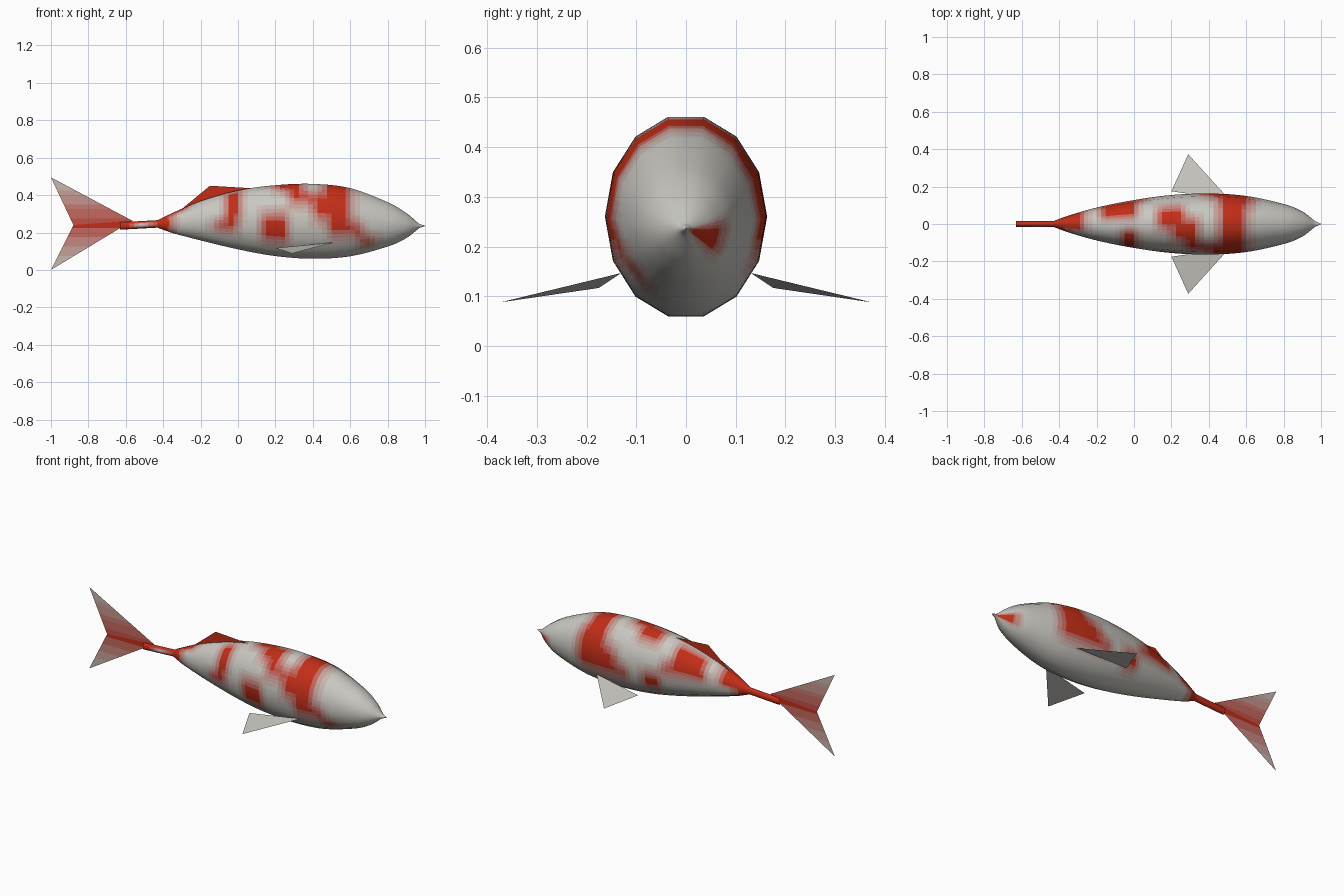
import bpy, bmesh, math
from mathutils import Vector

if "Cube" in bpy.data.objects:
    bpy.data.objects.remove(bpy.data.objects["Cube"])

RED, WHITE = (0.54, 0.027, 0.009), (0.585, 0.575, 0.535)
LEVELS = 10


def material(name, t):
    # blend from red (0) to white (1)
    m = bpy.data.materials.new(name)
    m.diffuse_color = [a + (b - a) * t for a, b in zip(RED, WHITE)] + [1]
    m.use_nodes = True
    m.node_tree.nodes["Principled BSDF"].inputs["Base Color"].default_value = m.diffuse_color
    return m


ramp = [material(f"blend_{i}", i / LEVELS) for i in range(LEVELS + 1)]


def level(t):
    return round(min(1, max(0, t)) * LEVELS)


def finish(bm, name):
    me = bpy.data.meshes.new(name)
    bm.to_mesh(me)
    bm.free()
    for m in ramp:
        me.materials.append(m)
    ob = bpy.data.objects.new(name, me)
    bpy.context.collection.objects.link(ob)
    return ob


# body stations: x, top z, bottom z, half width
stations = [Vector(s) for s in (
    (-0.63, 0.255, 0.215, 0.015), (-0.43, 0.266, 0.226, 0.016),
    (-0.36, 0.300, 0.200, 0.042), (-0.20, 0.368, 0.158, 0.088),
    (0.00, 0.425, 0.110, 0.128), (0.20, 0.453, 0.074, 0.155),
    (0.40, 0.460, 0.060, 0.163), (0.60, 0.437, 0.073, 0.150),
    (0.80, 0.362, 0.125, 0.107), (0.90, 0.304, 0.170, 0.067),
    (0.97, 0.246, 0.224, 0.014), (1.00, 0.237, 0.235, 0.001))]


def smooth_stations(p, steps=8):
    # Catmull-Rom between stations, straight at the tail stem and nose tip
    out = []
    for i in range(len(p) - 1):
        straight = i < 2 or i == len(p) - 2
        for k in range(steps):
            t = k / steps
            if straight:
                out.append(p[i].lerp(p[i + 1], t))
            else:
                a, b, c, d = p[i - 1:i + 3]
                out.append(0.5 * (2 * b + (c - a) * t + (2 * a - 5 * b + 4 * c - d) * t * t
                                  + (3 * b - a - 3 * c + d) * t ** 3))
    return out + [p[-1]]


# red patches: x from, x to, first and last side (0 = top, + towards +y, 7 = bottom)
patches = [
    (-0.7, -0.35, -2, 7), (-0.7, -0.35, -7, -5), (-0.7, -0.55, -4, -3), (-0.47, -0.34, -4, -3),
    (-0.36, -0.26, -1, 3),
    (0.45, 0.61, -3, 2), (0.27, 0.46, -2, -2), (0.40, 0.46, -3, -3),
    (0.48, 0.67, -4, -4), (0.65, 0.74, -5, -5),
    (0.44, 0.64, 2, 4), (0.36, 0.46, 3, 3), (0.28, 0.46, 4, 4),
    (0.12, 0.27, -4.5, -3.5), (0.12, 0.27, 0, 1), (0.20, 0.35, -1, 0),
    (-0.07, 0.02, -3, -1), (-0.14, 0.0, -4, -4),
    (-0.18, 0.02, 1, 2), (-0.2, 0.08, 3, 3), (0.08, 0.2, 4, 4.5),
    (0.87, 1.0, 3.6, 4.8)]


def whiteness(x, u):
    # soft-edged: share of nearby samples lying outside every patch
    hits = 0
    for dx in (-0.03, -0.015, 0, 0.015, 0.03):
        for du in (-0.4, -0.2, 0, 0.2, 0.4):
            v = (u + du + 6.5) % 14 - 6.5
            hits += any(a <= x + dx <= b and s - 0.5 <= v <= e + 0.5 for a, b, s, e in patches)
    return 1 - hits / 25


# body: lofted 14-sided rings, each side split in 4 for the colour blends
N, SPLIT = 14, 4
bm = bmesh.new()
rings, around = [], []
for x, top, bot, w in smooth_stations(stations):
    mid, h = (top + bot) / 2, (top - bot) / 2 / math.cos(math.pi / N)
    corner = [Vector((x, w * math.sin(a), mid + h * math.cos(a)))
              for a in ((i - 0.5) * math.tau / N for i in range(N))]
    ring = []
    for k in range(N * SPLIT):
        i, f = divmod(k, SPLIT)
        ring.append(bm.verts.new(corner[i].lerp(corner[(i + 1) % N], f / SPLIT)))
        a = (k / SPLIT - 0.5) * math.tau / N
        around.append(Vector((0, w * math.cos(a), -h * math.sin(a))))
    rings.append(ring)
M = N * SPLIT
for r, q in zip(rings, rings[1:]):
    for k in range(M):
        j = (k + 1) % M
        f = bm.faces.new((r[k], q[k], q[j], r[j]))
        f.smooth = True
        f.material_index = level(whiteness(f.calc_center_median().x, (k + 0.5) / SPLIT - 0.5))
bm.faces.new(rings[0])
bm.faces.new(rings[-1][::-1])
# rounded shading normals: along the body x around the body
normals = []
for i in range(len(rings)):
    before, after = rings[max(i - 1, 0)], rings[min(i + 1, len(rings) - 1)]
    for k in range(M):
        along = after[k].co - before[k].co
        normals.append(along.cross(around[i * M + k]).normalized())
bmesh.ops.recalc_face_normals(bm, faces=bm.faces)
body = finish(bm, "body")
body.data.normals_split_custom_set_from_vertices(normals)


def fin(name, polys, shade, cuts=()):
    # flat sheet, cut into bands across z, coloured by height
    bm = bmesh.new()
    for pts in polys:
        bm.faces.new([bm.verts.new(p) for p in pts])
    bmesh.ops.remove_doubles(bm, verts=bm.verts, dist=0.0005)
    for z in cuts:
        bmesh.ops.bisect_plane(bm, geom=bm.verts[:] + bm.edges[:] + bm.faces[:],
                               plane_co=(0, 0, z), plane_no=(0, 0, 1))
    for f in bm.faces:
        f.material_index = level(shade(f.calc_center_median().z))
    finish(bm, name)


# forked tail fin, fading from the middle to pale tips
root, notch = (-0.565, 0, 0.263), (-0.88, 0, 0.24)
fin("tail_fin", [(root, (-1, 0, 0.495), notch), (root, notch, (-1, 0, 0.0))],
    lambda z: abs(z - 0.25) / 0.25,
    [0.25 + s * k * 0.025 for s in (-1, 1) for k in range(1, 10)])

# dorsal fin
fin("dorsal_fin", [((-0.31, 0, 0.318), (-0.15, 0, 0.45), (0.10, 0, 0.435), (0.0, 0, 0.38))],
    lambda z: 0)

# pectoral fins, mirrored
for s, label in ((-1, "right"), (1, "left")):
    fin(f"{label}_pectoral_fin",
        [((0.51, s * 0.13, 0.147), (0.20, s * 0.175, 0.117), (0.29, s * 0.373, 0.088))],
        lambda z: 1)
